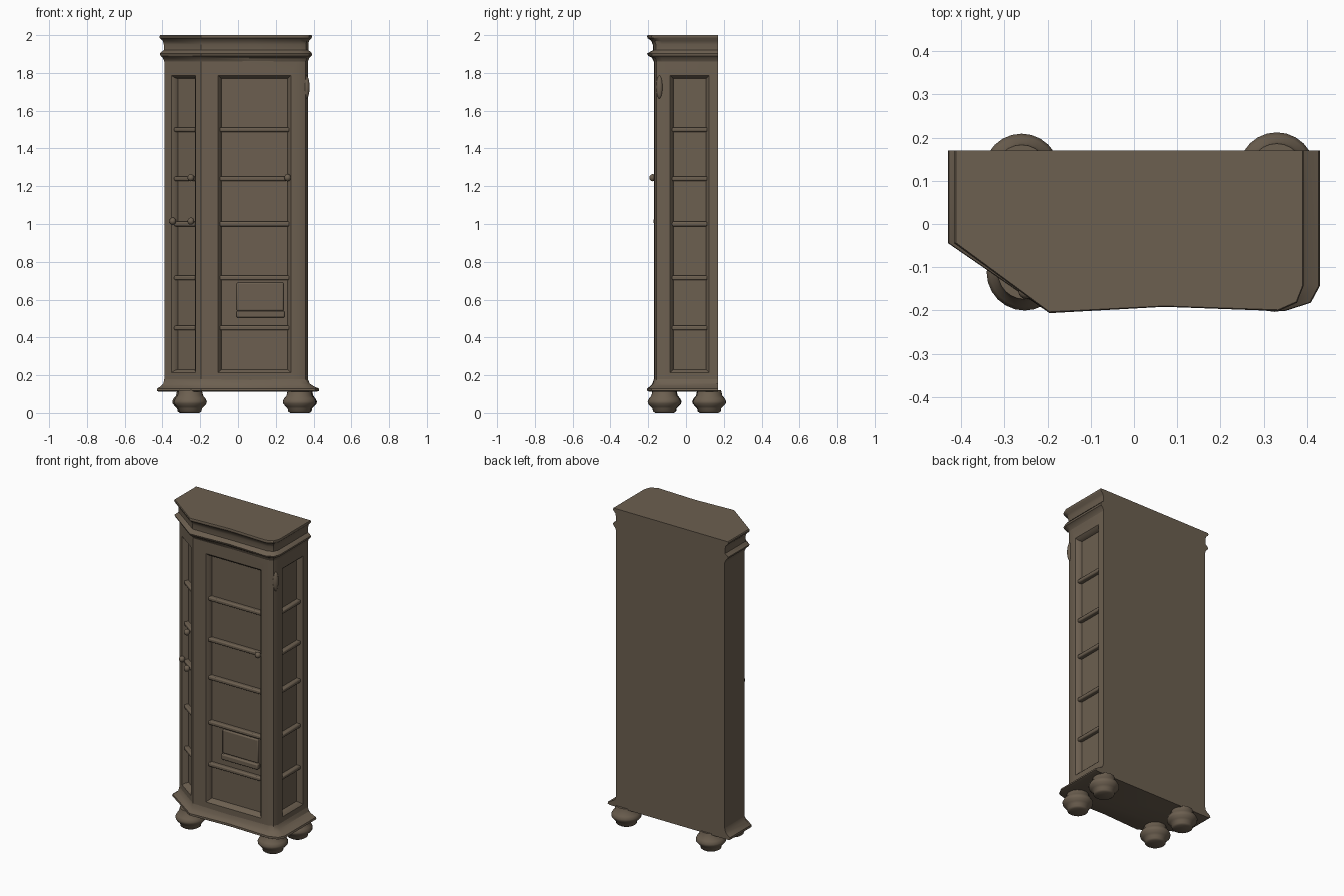
import bpy, bmesh, math
from mathutils import Vector

if "Cube" in bpy.data.objects:
    bpy.data.objects.remove(bpy.data.objects["Cube"], do_unlink=True)

# One brown wood colour
wood = bpy.data.materials.new("brown_wood")
wood.use_nodes = True
wood.diffuse_color = (0.15, 0.115, 0.08, 1)
wood.node_tree.nodes["Principled BSDF"].inputs["Base Color"].default_value = wood.diffuse_color

# Footprint corners, clockwise from back right, with each corner's outward spread
CORNERS = [(0.37, 0.17), (0.37, -0.125), (0.358, -0.155), (0.325, -0.168),
           (0.07, -0.168), (-0.195, -0.17), (-0.39, -0.03), (-0.39, 0.17)]
SPREAD = [(1, 0), (1, -0.5), (0.85, -0.75), (0.4, -0.92),
          (0, -0.65), (0, -1), (-1, -0.4), (-1, 0)]
# Each glazed wall: start corner, end corner, opening start and end as fractions
WALLS = {"right": (0, 1, 0.2, 0.82), "front": (3, 5, 0.11, 0.805),
         "corner": (5, 6, 0.2, 0.76)}
OPEN_LOW, OPEN_HIGH = 0.225, 1.775
SHELVES = (0.45, 0.715, 1.0, 1.24, 1.5)
DEPTH = 0.034


def finish(name, bm, bevel=0, angle=35):
    bmesh.ops.remove_doubles(bm, verts=bm.verts, dist=0.0001)
    bmesh.ops.recalc_face_normals(bm, faces=bm.faces)
    mesh = bpy.data.meshes.new(name)
    bm.to_mesh(mesh)
    bm.free()
    mesh.materials.append(wood)
    obj = bpy.data.objects.new(name, mesh)
    bpy.context.collection.objects.link(obj)
    if bevel:
        mod = obj.modifiers.new("soft_edges", "BEVEL")
        mod.width, mod.segments = bevel, 2
    bpy.ops.object.select_all(action="DESELECT")
    obj.select_set(True)
    bpy.context.view_layer.objects.active = obj
    bpy.ops.object.shade_smooth_by_angle(angle=math.radians(angle))
    return obj


def bridge(bm, rings):
    for low, high in zip(rings, rings[1:]):
        for i in range(len(low)):
            j = (i + 1) % len(low)
            bm.faces.new((low[i], low[j], high[j], high[i]))


def loft(name, layers):
    """Closed moulding: layers are (height, right spread, left spread, front spread)."""
    bm = bmesh.new()
    rings = []
    for z, right, left, front in layers:
        ring = []
        for (x, y), (dx, dy) in zip(CORNERS, SPREAD):
            side = right if dx > 0 else left
            ring.append(bm.verts.new((x + dx * side, y + dy * front, z)))
        rings.append(ring)
    bridge(bm, rings)
    bm.faces.new(rings[0])
    bm.faces.new(rings[-1])
    return finish(name, bm)


def wall_point(wall, f, z, inward=0.0):
    a, b = (Vector(CORNERS[i]) for i in WALLS[wall][:2])
    d = (b - a).normalized()
    p = a.lerp(b, f) - Vector((-d.y, d.x)) * inward
    return Vector((p.x, p.y, z))


def board(name, wall, f0, f1, z0, z1, d0, d1, bevel=0.007):
    bm = bmesh.new()
    rings = [[bm.verts.new(wall_point(wall, f, z, d))
              for f, z in ((f0, z0), (f1, z0), (f1, z1), (f0, z1))] for d in (d0, d1)]
    bridge(bm, rings)
    bm.faces.new(rings[0])
    bm.faces.new(rings[1])
    return finish(name, bm, bevel)


def lathe(name, profile, centre, segments=24):
    bm = bmesh.new()
    rings = [[bm.verts.new((centre[0] + r * math.cos(math.tau * i / segments),
                            centre[1] + r * math.sin(math.tau * i / segments), z))
              for i in range(segments)] for r, z in profile]
    bridge(bm, rings)
    bm.faces.new(rings[0])
    bm.faces.new(rings[-1])
    return finish(name, bm, angle=50)


def ellipsoid(name, centre, size):
    bm = bmesh.new()
    bmesh.ops.create_uvsphere(bm, u_segments=16, v_segments=10, radius=1)
    bmesh.ops.scale(bm, vec=size, verts=bm.verts)
    bmesh.ops.translate(bm, vec=centre, verts=bm.verts)
    return finish(name, bm)


# Carcass: plain walls plus three walls with a recessed, lipped opening
LOW, HIGH = 0.13, 1.9
bm = bmesh.new()
for i, j in ((1, 2), (2, 3), (6, 7), (7, 0)):
    bm.faces.new([bm.verts.new((*CORNERS[c], z)) for c, z in
                  ((i, LOW), (j, LOW), (j, HIGH), (i, HIGH))])
for wall, (_, _, f0, f1) in WALLS.items():
    lip = 0.012
    length = (wall_point(wall, 1, 0) - wall_point(wall, 0, 0)).length
    frames = [(0, 1, LOW, HIGH, 0)]
    for grow, depth in ((lip, 0), (0, lip), (-lip / 2, DEPTH)):
        e = grow / length
        frames.append((f0 - e, f1 + e, OPEN_LOW - grow, OPEN_HIGH + grow, depth))
    rings = [[bm.verts.new(wall_point(wall, f, z, d)) for f, z in
              ((a, zl), (b, zl), (b, zh), (a, zh))] for a, b, zl, zh, d in frames]
    bridge(bm, rings)
    bm.faces.new(rings[-1])
finish("carcass", bm, angle=30)

# Shelves across each opening
for wall, (_, _, f0, f1) in WALLS.items():
    for n, z in enumerate(SHELVES, 1):
        board(f"{wall}_shelf_{n}", wall, f0 - 0.01, f1 + 0.01,
              z - 0.012, z + 0.012, 0.008, DEPTH + 0.01)

# Small drawer box and its ledge on the front shelf
board("drawer_box", "front", 0.16, 0.64, 0.54, 0.69, 0.022, DEPTH + 0.01)
board("drawer_ledge", "front", 0.15, 0.64, 0.505, 0.54, 0.008, DEPTH + 0.01)

# Base moulding and cornice
loft("base_moulding", [(0.112, 0.045, 0.03, 0.025), (0.118, 0.06, 0.04, 0.036),
                       (0.13, 0.057, 0.038, 0.035), (0.142, 0.03, 0.018, 0.02),
                       (0.155, 0.01, 0.006, 0.008), (0.18, 0, 0, 0)])
loft("cornice", [(1.86, 0, 0, 0), (1.88, 0.008, 0.008, 0.01), (1.89, 0.02, 0.02, 0.03),
                 (1.902, 0.022, 0.024, 0.036), (1.912, 0.014, 0.014, 0.02),
                 (1.92, 0.002, 0.003, 0.005), (1.95, 0.002, 0.003, 0.006),
                 (1.97, 0.006, 0.008, 0.014), (1.984, 0.02, 0.024, 0.034),
                 (1.994, 0.022, 0.026, 0.036), (2.0, 0.02, 0.022, 0.033)])

# Bun feet
FOOT = [(0.048, 0), (0.06, 0.008), (0.062, 0.024), (0.072, 0.034), (0.086, 0.05),
        (0.088, 0.062), (0.08, 0.078), (0.068, 0.092), (0.062, 0.12)]
for name, centre in (("back_right", (-0.26, 0.121)), ("back_left", (0.33, 0.124)),
                     ("front_right", (-0.253, -0.112)), ("front_left", (0.325, -0.115))):
    lathe(name + "_foot", FOOT, centre)

# Door knobs
for n, (wall, f, z, out) in enumerate((("front", 0.12, 1.245, 0.008), ("corner", 0.22, 1.245, 0.02),
                                       ("corner", 0.22, 1.015, 0.02), ("corner", 0.76, 1.015, 0.004)), 1):
    ellipsoid(f"knob_{n}", wall_point(wall, f, z, -out), (0.018, 0.018, 0.019))

# Hinge on the front left post
ellipsoid("hinge", (0.361, -0.14, 1.725), (0.018, 0.018, 0.062))
